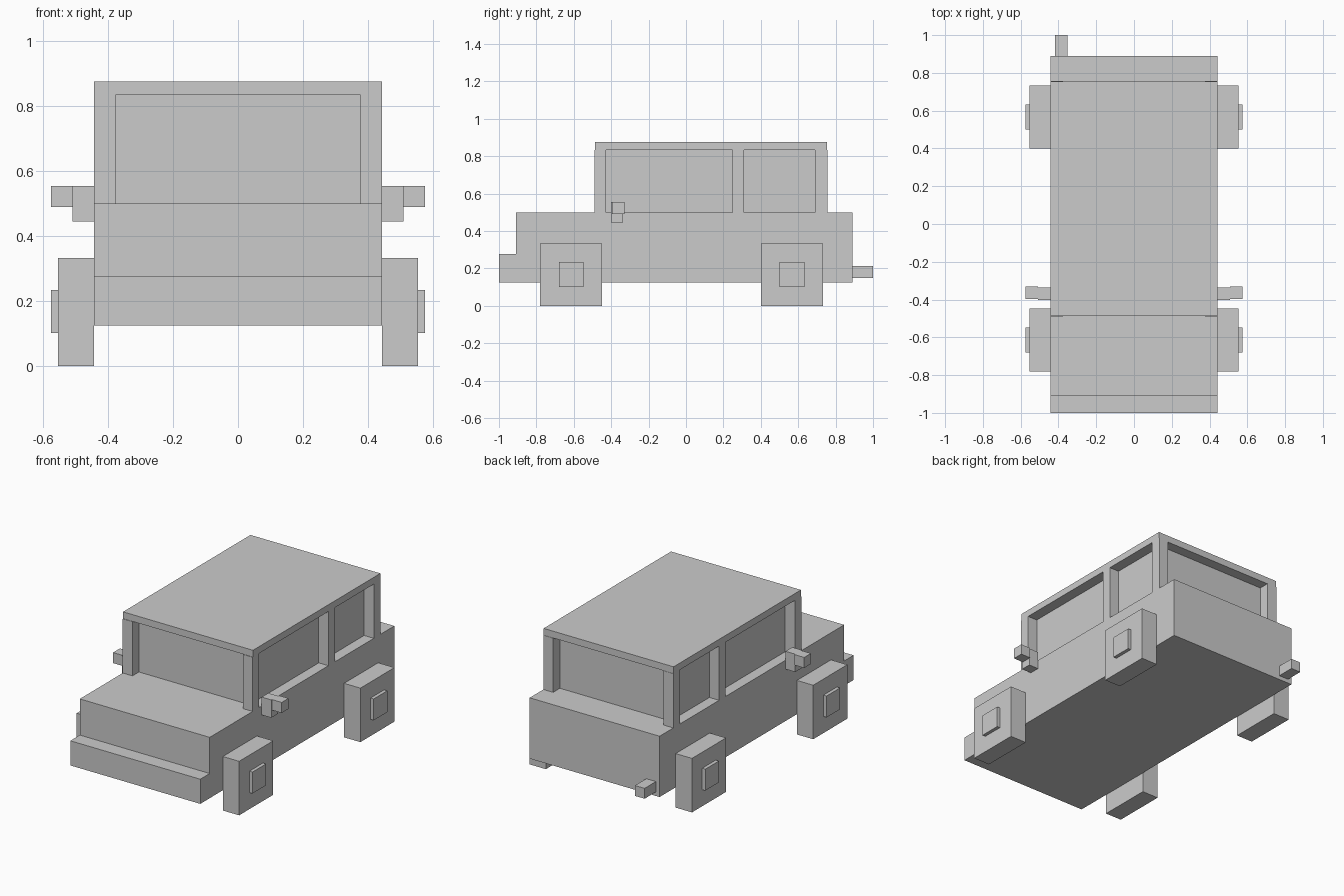
import bpy
import bmesh

if "Cube" in bpy.data.objects:
    bpy.data.objects.remove(bpy.data.objects["Cube"])

HALF_W = 0.443  # half width of the body


def box(name, x, y, z):
    """Box from (min, max) ranges on each axis."""
    bm = bmesh.new()
    bmesh.ops.create_cube(bm, size=1)
    for v in bm.verts:
        for i, (lo, hi) in enumerate((x, y, z)):
            v.co[i] = hi if v.co[i] > 0 else lo
    return add(name, bm)


def add(name, bm):
    bmesh.ops.recalc_face_normals(bm, faces=bm.faces)
    mesh = bpy.data.meshes.new(name)
    bm.to_mesh(mesh)
    bm.free()
    obj = bpy.data.objects.new(name, mesh)
    bpy.context.collection.objects.link(obj)
    return obj


def pair(name, x, y, z):
    """Box on the +x side with a mirrored copy on the -x side."""
    obj = box(name, x, y, z)
    obj.modifiers.new("Mirror", 'MIRROR').use_axis[0] = True
    return obj


# Lower body with bonnet and bumper step, as one side profile
profile = [(-1, 0.125), (0.89, 0.125), (0.89, 0.5), (-0.908, 0.5),
           (-0.908, 0.277), (-1, 0.277)]
bm = bmesh.new()
face = bm.faces.new([bm.verts.new((-HALF_W, y, z)) for y, z in profile])
side = bmesh.ops.extrude_face_region(bm, geom=[face])["geom"]
bmesh.ops.translate(bm, vec=(2 * HALF_W, 0, 0),
                    verts=[g for g in side if isinstance(g, bmesh.types.BMVert)])
add("lower_body", bm)

# Recessed glass block, pillars and roof
box("window_glass", (-0.377, 0.377), (-0.427, 0.69), (0.5, 0.834))
for name, y in (("front_pillar", (-0.49, -0.427)),
                ("middle_pillar", (0.248, 0.31)),
                ("rear_pillar", (0.69, 0.756))):
    pair(name, (0.377, HALF_W), y, (0.5, 0.834))
box("roof", (-HALF_W, HALF_W), (-0.487, 0.754), (0.834, 0.876))

# Wheels with raised hubs
for name, y in (("front", -0.614), ("rear", 0.567)):
    pair(name + "_wheel", (HALF_W, 0.554), (y - 0.166, y + 0.166), (0, 0.333))
    pair(name + "_hub", (0.554, 0.575), (y - 0.066, y + 0.066), (0.102, 0.234))

# Side mirrors
pair("mirror_arm", (HALF_W, 0.509), (-0.402, -0.337), (0.445, 0.555))
pair("mirror_head", (0.509, 0.575), (-0.396, -0.33), (0.49, 0.555))

# Exhaust pipe
box("exhaust_pipe", (-0.418, -0.352), (0.89, 1.0), (0.15, 0.214))
